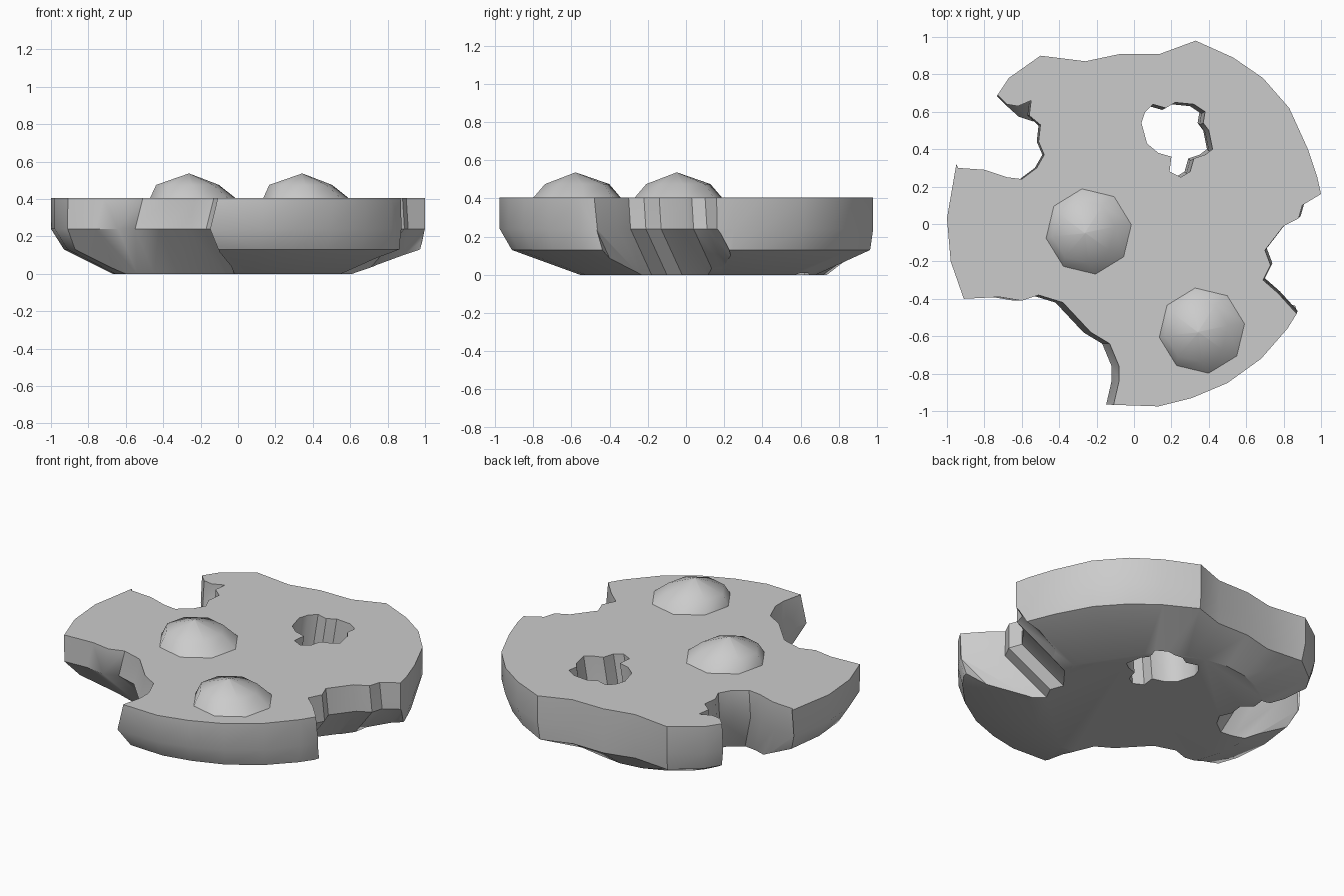
import bpy, bmesh
from math import cos, sin, pi, radians
from mathutils import Vector

if "Cube" in bpy.data.objects:
    bpy.data.objects.remove(bpy.data.objects["Cube"])


def loft(name, rings):
    """Closed solid through matching rings of 3D points, bottom to top."""
    bm = bmesh.new()
    vs = [[bm.verts.new(p) for p in r] for r in rings]
    n = len(vs[0])
    bm.faces.new(vs[0][::-1])
    bm.faces.new(vs[-1])
    for a, b in zip(vs, vs[1:]):
        for i in range(n):
            j = (i + 1) % n
            bm.faces.new((a[i], a[j], b[j], b[i]))
    bmesh.ops.recalc_face_normals(bm, faces=bm.faces)
    me = bpy.data.meshes.new(name)
    bm.to_mesh(me)
    bm.free()
    ob = bpy.data.objects.new(name, me)
    bpy.context.collection.objects.link(ob)
    return ob


def select(ob):
    bpy.ops.object.select_all(action='DESELECT')
    ob.select_set(True)
    bpy.context.view_layer.objects.active = ob


# Body: unbroken rim outline, counter-clockwise, with a tapered underside
rim = [(1, .16), (.98, .25), (.93, .4), (.83, .62), (.69, .78), (.53, .89), (.33, .98),
       (.14, .91), (-.07, .91), (-.26, .87), (-.5, .9), (-.67, .78), (-.73, .69),
       (-.86, .5), (-.95, .32), (-1, .03), (-.98, -.2), (-.91, -.4), (-.75, -.65),
       (-.48, -.86), (-.16, -.965), (.13, -.975), (.31, -.93), (.5, -.85), (.68, -.72),
       (.82, -.56), (.87, -.48), (.95, -.2)]
low, foot = [], []
for x, y in rim:
    d = Vector((x, y)).normalized()
    diag = (d.x + d.y) * .707
    # the wall drops straighter at the two back-right corners, and tapers elsewhere
    s = min(1, max(.93, .965 + .05 * diag)) - .04 * max(0, diag) ** 8
    r = .655 - .06 * max(0, diag) ** 4
    low.append((x * s, y * s, .13))
    foot.append((-.015 + r * d.x, .095 + r * d.y, 0))
body = loft("disc_body", [foot, low, [(x, y, .24) for x, y in rim],
                          [(x, y, .405) for x, y in rim]])

# Broken bites and the ragged hole: outline, mid-height shift, bottom shift
cuts = {
    "back_left_bite": ([(-.73, .69), (-.68, .64), (-.62, .63), (-.55, .66), (-.56, .58),
                        (-.50, .53), (-.51, .44), (-.48, .37), (-.52, .30), (-.60, .24),
                        (-.68, .25), (-.80, .29), (-.94, .30), (-.96, .34), (-1.3, .4),
                        (-1.1, 1)], (-.01, 0), (.09, -.09)),
    "front_left_bite": ([(-.91, -.4), (-.72, -.39), (-.60, -.41), (-.51, -.38), (-.38, -.42),
                         (-.23, -.58), (-.13, -.64), (-.08, -.76), (-.08, -.84),
                         (-.11, -.97), (-.12, -1.3), (-1.2, -1.2), (-1.2, -.41)],
                        (-.04, 0), (.06, .21)),
    "right_bite": ([(.87, -.48), (.77, -.37), (.69, -.30), (.73, -.22), (.70, -.14),
                    (.80, -.01), (.88, .03), (.90, .10), (1, .16), (1.4, .2), (1.4, -.6)],
                   (.01, .01), (-.2, .12)),
    "ragged_hole": ([(.04, .54), (.06, .60), (.10, .64), (.17, .62), (.22, .65), (.32, .64),
                     (.38, .60), (.37, .54), (.40, .50), (.42, .40), (.38, .37), (.32, .35),
                     (.30, .28), (.25, .25), (.19, .28), (.20, .36), (.13, .38), (.07, .43)],
                    (-.02, -.01), (-.03, 0)),
}
for name, (pts, mid, bot) in cuts.items():
    levels = [(-.1, bot), (0, bot), (.24, mid), (.4, (0, 0)), (.6, (0, 0))]
    cutter = loft(name, [[(x + s[0], y + s[1], z) for x, y in pts] for z, s in levels])
    cutter.hide_render = True
    mod = body.modifiers.new(name, 'BOOLEAN')
    mod.operation = 'DIFFERENCE'
    mod.solver = 'EXACT'
    mod.object = cutter
    select(body)
    bpy.ops.object.modifier_apply(modifier=name)
    bpy.data.objects.remove(cutter)


# Two low domes on the top face
def ring(cx, cy, r, z, n=8):
    return [(cx + r * cos(2 * pi * (i + .2) / n), cy + r * sin(2 * pi * (i + .2) / n), z)
            for i in range(n)]


domes = [loft(name, [ring(cx, cy, .235, .40), ring(cx - .03, cy, .17, .475),
                     ring(cx - .022, cy - .008, .004, .535)])
         for name, cx, cy in (("left_dome", -.24, -.04), ("front_dome", .365, -.57))]

for ob in [body] + domes:
    select(ob)
    bpy.ops.object.shade_smooth_by_angle(angle=radians(35 if ob is body else 60))
